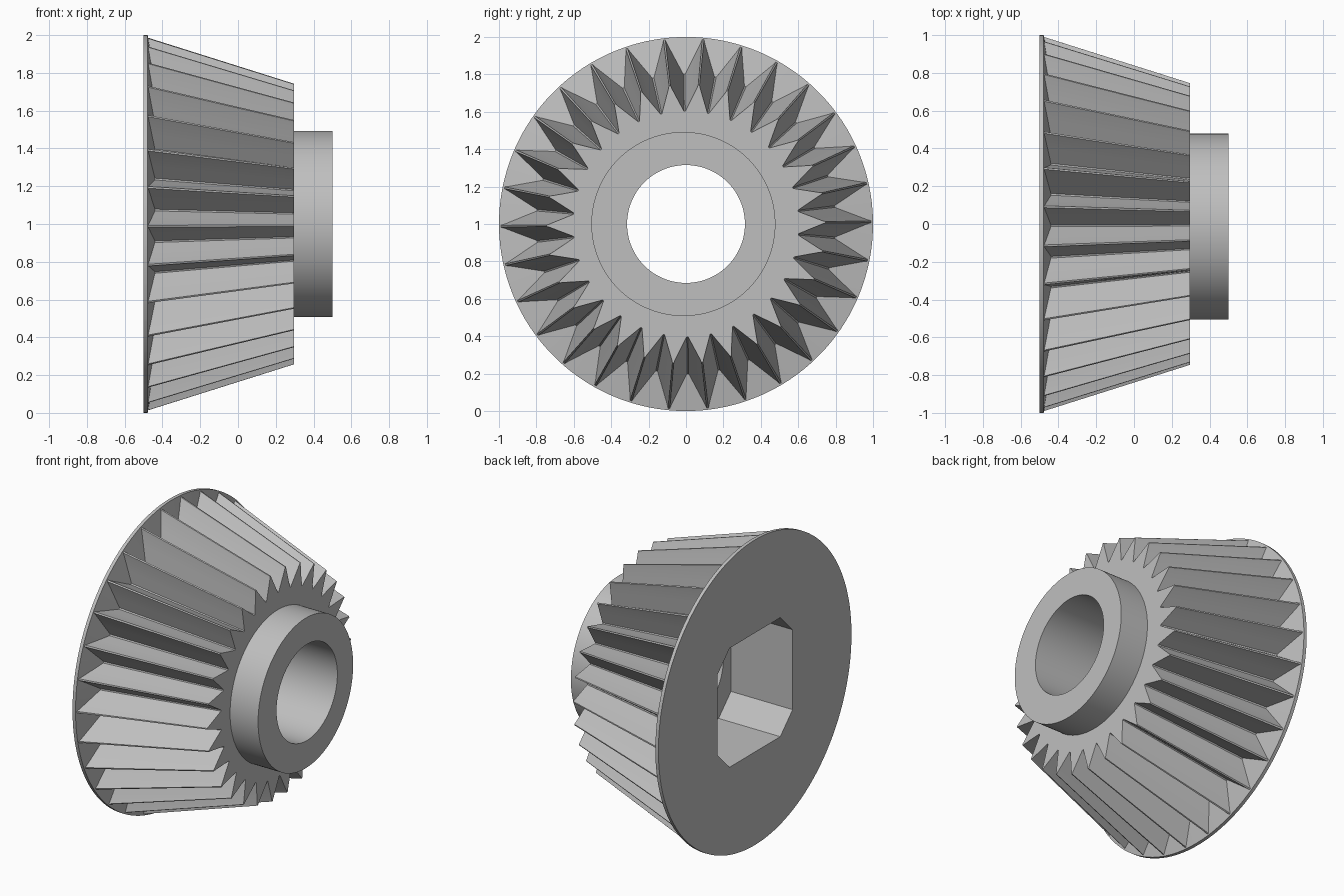
import bpy
import bmesh
from math import cos, sin, radians, hypot, atan2, tau

cube = bpy.data.objects.get("Cube")
if cube:
    bpy.data.objects.remove(cube, do_unlink=True)

TEETH = 30
PHASE = radians(0.7)
CENTRE_Z = 1.0
SMALL_SCALE = 0.753

# Single flat metal colour
metal = bpy.data.materials.new("grey metal")
metal.use_nodes = True
GREY = (0.52, 0.52, 0.52, 1)
metal.diffuse_color = GREY
metal.node_tree.nodes["Principled BSDF"].inputs["Base Color"].default_value = GREY

# One tooth in cross-section: (sideways, outward)
half_tooth = [(0.079, 0.797), (0.046, 0.881), (0.013, 0.965), (0.005, 0.99)]
tooth = half_tooth + [(-s, r) for s, r in reversed(half_tooth)]

# Polar outline of all the teeth
outline = []
for i in range(TEETH):
    for side, out in tooth:
        outline.append((PHASE + tau * i / TEETH - atan2(side, out), hypot(side, out)))


def make_object(name, loops):
    """Closed solid through a stack of equal-length loops, capped at both ends."""
    bm = bmesh.new()
    rings = [[bm.verts.new(p) for p in loop] for loop in loops]
    n = len(rings[0])
    for a, b in zip(rings, rings[1:]):
        for i in range(n):
            j = (i + 1) % n
            bm.faces.new((a[i], a[j], b[j], b[i]))
    bm.faces.new(rings[0][::-1])
    bm.faces.new(rings[-1])
    bmesh.ops.recalc_face_normals(bm, faces=bm.faces)
    mesh = bpy.data.meshes.new(name)
    bm.to_mesh(mesh)
    bm.free()
    mesh.materials.append(metal)
    obj = bpy.data.objects.new(name, mesh)
    bpy.context.collection.objects.link(obj)
    return obj


def circle(x, radius, angles, y=0.0):
    return [(x, y + radius * cos(a), CENTRE_Z + radius * sin(a)) for a in angles]


def toothed(scale, x_at):
    return [(x_at(r), r * scale * cos(a), CENTRE_Z + r * scale * sin(a)) for a, r in outline]


# Gear body: flange, tapered teeth and hub
angles = [a for a, r in outline]
even = [angles[0] + tau * i / len(angles) for i in range(len(angles))]
gear = make_object("bevel_gear", [
    circle(-0.5, 1.0, angles),
    circle(-0.478, 1.0, angles),
    toothed(1.0, lambda r: -0.476 + 0.19 * (0.99 - r)),
    toothed(SMALL_SCALE, lambda r: 0.297),
    circle(0.297, 0.492, even, -0.014),
    circle(0.5, 0.492, even, -0.014),
])

# Round bore and chamfered square pocket
bore_angles = [tau * i / 96 for i in range(96)]
bore = make_object("bore_cutter", [circle(x, 0.315, bore_angles) for x in (-0.2, 0.7)])
W, C = 0.39, 0.262
corners = [(W, C), (C, W), (-C, W), (-W, C), (-W, -C), (-C, -W), (C, -W), (W, -C)]
pocket = make_object("pocket_cutter", [
    [(x, y, CENTRE_Z + z) for y, z in corners] for x in (-0.7, -0.053)])

bpy.ops.object.select_all(action="DESELECT")
gear.select_set(True)
bpy.context.view_layer.objects.active = gear
for cutter in (pocket, bore):
    cutter.hide_render = True
    mod = gear.modifiers.new("cut", "BOOLEAN")
    mod.operation = "DIFFERENCE"
    mod.solver = "EXACT"
    mod.object = cutter
    bpy.ops.object.modifier_apply(modifier=mod.name)
    bpy.data.objects.remove(cutter, do_unlink=True)

bpy.ops.object.shade_smooth_by_angle(angle=radians(25))
